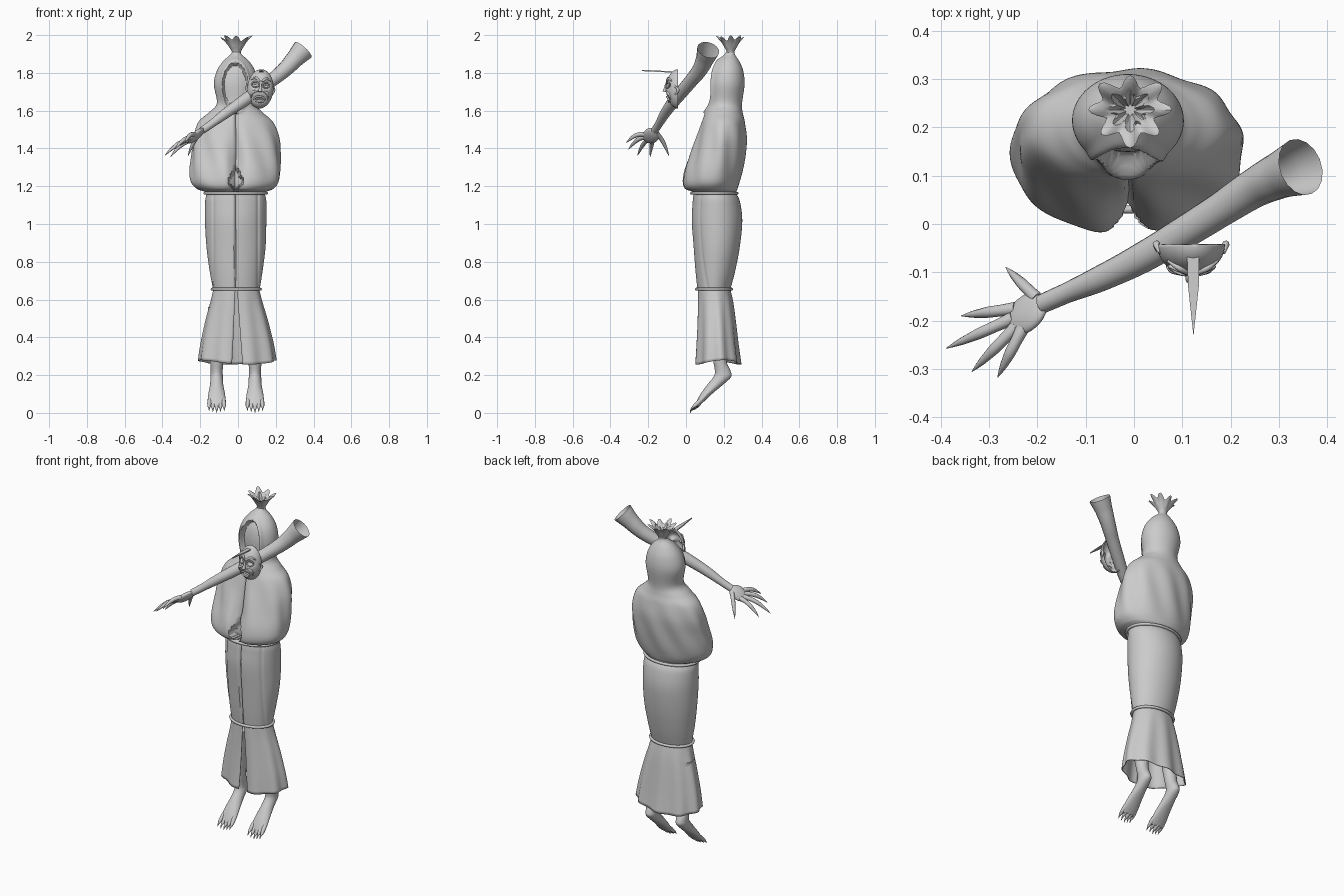
import bpy, bmesh
from math import sin, cos, pi, exp, sqrt
from mathutils import Vector, Matrix

cube = bpy.data.objects.get("Cube")
if cube:
    bpy.data.objects.remove(cube, do_unlink=True)

grey = bpy.data.materials.new("plain_grey")
grey.use_nodes = True
grey.diffuse_color = (0.6, 0.6, 0.6, 1)
grey.node_tree.nodes["Principled BSDF"].inputs["Base Color"].default_value = (0.6, 0.6, 0.6, 1)


def finish(name, bm, angle=0.8):
    bmesh.ops.recalc_face_normals(bm, faces=bm.faces)
    mesh = bpy.data.meshes.new(name)
    bm.to_mesh(mesh)
    bm.free()
    mesh.materials.append(grey)
    ob = bpy.data.objects.new(name, mesh)
    bpy.context.collection.objects.link(ob)
    smooth(ob, angle)
    return ob


def smooth(ob, angle):
    bpy.ops.object.select_all(action='DESELECT')
    ob.select_set(True)
    bpy.context.view_layer.objects.active = ob
    bpy.ops.object.shade_smooth_by_angle(angle=angle)


def spline(rows, steps):
    """Smoothly fill in between the given rows."""
    out = []
    for i in range(len(rows) - 1):
        a, b, c, d = (rows[max(0, min(len(rows) - 1, i + k))] for k in (-1, 0, 1, 2))
        for s in range(steps):
            t = s / steps
            out.append([q + t * (r - p) / 2 + t * t * (2 * p - 5 * q + 4 * r - s4) / 2
                        + t ** 3 * (3 * q - p - 3 * r + s4) / 2
                        for p, q, r, s4 in zip(a, b, c, d)])
    return out + [list(rows[-1])]


def loft(name, rows, seg=32, steps=4, shape=None, gap=None, caps=False, angle=0.8):
    """Rows are (z, x min, x max, y min, y max); gap leaves the front open."""
    bm = bmesh.new()
    rings = []
    full = spline(rows, steps)
    for n, (z, x0, x1, y0, y1) in enumerate(full):
        t = n / (len(full) - 1)
        g = gap(t) if gap else 0
        ring = []
        for i in range(seg + (1 if gap else 0)):
            a = -pi / 2 + g + (2 * pi - 2 * g) * i / seg
            p = Vector(((x0 + x1) / 2 + (x1 - x0) / 2 * cos(a),
                        (y0 + y1) / 2 + (y1 - y0) / 2 * sin(a), z))
            ring.append(bm.verts.new(shape(p, a, t) if shape else p))
        rings.append(ring)
    for lo, hi in zip(rings, rings[1:]):
        for i in range(seg):
            j = i + 1 if gap else (i + 1) % seg
            bm.faces.new((lo[i], lo[j], hi[j], hi[i]))
    if caps:
        bm.faces.new(rings[0])
        bm.faces.new(rings[-1])
    return finish(name, bm, angle)


def tube(name, pts, radii, cyclic=False, caps=True, res=4):
    cu = bpy.data.curves.new(name, 'CURVE')
    cu.dimensions = '3D'
    cu.bevel_depth = 1
    cu.bevel_resolution = res
    cu.resolution_u = 5
    cu.use_fill_caps = caps
    sp = cu.splines.new('BEZIER')
    sp.bezier_points.add(len(pts) - 1)
    sp.use_cyclic_u = cyclic
    for i, (bp, p) in enumerate(zip(sp.bezier_points, pts)):
        bp.co = p
        bp.radius = radii[i] if isinstance(radii, (list, tuple)) else radii
        bp.handle_left_type = bp.handle_right_type = 'AUTO'
    cu.materials.append(grey)
    ob = bpy.data.objects.new(name, cu)
    bpy.context.collection.objects.link(ob)
    bpy.ops.object.select_all(action='DESELECT')
    ob.select_set(True)
    bpy.context.view_layer.objects.active = ob
    bpy.ops.object.convert(target='MESH')
    smooth(bpy.context.object, 0.8)


# Hooded shroud: one loft with the face opening, seam and flap gap pressed in
SEAM = -0.012


def shroud_shape(p, a, t):
    if 1.18 < p.z < 1.56:
        fold = 0.005 * sin(a * 9 + p.z * 14) * sin((p.z - 1.18) / 0.38 * pi)
        p += Vector((cos(a), sin(a), 0)) * fold
    if sin(a) > -0.3:
        return p
    d = abs(p.x - SEAM)
    if p.z > 1.59:
        e = ((p.x + 0.015) / 0.068) ** 2 + ((p.z - 1.73) / 0.125) ** 2
        p.y -= 0.009 * exp(-((e - 1.2) / 0.25) ** 2)
        if e < 1:
            p.y += 0.032 * min(1, (1 - e) * 4)
    else:
        p.y += 0.014 * exp(-(d / 0.006) ** 2)
        if p.z > 1.17:
            p.y += 0.03 * exp(-(d / 0.035) ** 2) * min(1, (1.59 - p.z) * 4)
        else:
            for s in (-0.13, 0.105):
                p.y += 0.006 * exp(-((p.x - s) / 0.006) ** 2)
    if 1.175 < p.z < 1.3 and d < 0.042 * min((p.z - 1.175) / 0.05, (1.3 - p.z) / 0.075):
        p.y += 0.045
    return p


loft("hooded_shroud", [
    (0.655, -0.132, 0.115, 0.06, 0.235), (0.75, -0.15, 0.13, 0.05, 0.26),
    (0.88, -0.167, 0.146, 0.04, 0.285), (1.02, -0.175, 0.15, 0.03, 0.298),
    (1.12, -0.174, 0.15, 0.035, 0.285), (1.165, -0.17, 0.145, 0.035, 0.265),
    (1.185, -0.215, 0.185, -0.01, 0.272), (1.22, -0.247, 0.215, -0.022, 0.283),
    (1.28, -0.254, 0.225, -0.012, 0.297), (1.37, -0.245, 0.223, 0.02, 0.312),
    (1.46, -0.237, 0.215, 0.052, 0.32), (1.54, -0.21, 0.185, 0.08, 0.312),
    (1.59, -0.155, 0.132, 0.1, 0.3), (1.64, -0.112, 0.092, 0.118, 0.297),
    (1.74, -0.128, 0.103, 0.118, 0.31), (1.81, -0.112, 0.09, 0.132, 0.303),
    (1.86, -0.08, 0.06, 0.165, 0.283), (1.895, -0.042, 0.022, 0.2, 0.26),
    (1.91, -0.032, 0.012, 0.213, 0.255)], seg=160, steps=6, shape=shroud_shape)


# Gathered sack mouth above the hood
def frill_shape(p, a, t):
    k = max(0, min(1, (t - 0.1) * 2.2))
    wave = cos(8 * a) * k
    c = Vector((-0.008, 0.236, p.z))
    p = c + (p - c) * (1 + 0.2 * wave + 0.06 * sin(3 * a) * k)
    p.z += (0.011 * wave + 0.006 * sin(3 * a + 1) * k) if t < 0.8 else 0
    return p


loft("sack_frill", [(z, -0.008 - r, -0.008 + r, 0.236 - r * 0.87, 0.236 + r * 0.87) for z, r in (
    (1.885, 0.034), (1.908, 0.023), (1.935, 0.037), (1.96, 0.053), (1.982, 0.072),
    (1.972, 0.05), (1.95, 0.028), (1.925, 0.012))], seg=64, steps=3, shape=frill_shape, caps=True, angle=0.5)


# Skirt, open at the front and below
def skirt_shape(p, a, t):
    k = 1 - t
    p += Vector((cos(a), sin(a), 0)) * 0.007 * k * sin(9 * a)
    p.z += 0.012 * k * sin(2 * a + 1)
    return p


skirt = loft("skirt", [
    (0.268, -0.208, 0.2, 0.05, 0.287), (0.36, -0.196, 0.186, 0.055, 0.275),
    (0.48, -0.172, 0.158, 0.06, 0.262), (0.58, -0.147, 0.13, 0.062, 0.25),
    (0.655, -0.13, 0.112, 0.063, 0.235)], seg=96, steps=4, shape=skirt_shape,
    gap=lambda t: 0.04 + 0.1 * (1 - t))
mod = skirt.modifiers.new("thickness", 'SOLIDIFY')
mod.thickness = 0.004

# Cords tied around the waist and knees
for name, z, x, rx, y, ry in (("waist_cord", 1.163, -0.012, 0.163, 0.15, 0.12),
                              ("knee_cord", 0.655, -0.009, 0.128, 0.148, 0.093)):
    ring = [(x + rx * cos(i * pi / 8), y + ry * sin(i * pi / 8), z) for i in range(16)]
    tube(name, ring, 0.008, cyclic=True, caps=False, res=2)

# Hanging legs and clawed feet
for side, cx in (("right", -0.113), ("left", 0.09)):
    loft(side + "_leg", [(z, cx - rx, cx + rx, y - ry, y + ry) for z, y, rx, ry in (
        (0.035, 0.057, 0.036, 0.012), (0.06, 0.075, 0.047, 0.02), (0.1, 0.107, 0.044, 0.03),
        (0.15, 0.155, 0.035, 0.042), (0.19, 0.192, 0.033, 0.047), (0.22, 0.195, 0.032, 0.042),
        (0.28, 0.178, 0.035, 0.035), (0.4, 0.165, 0.043, 0.045), (0.56, 0.16, 0.045, 0.05))],
        seg=24, caps=True)
    for i in range(5):
        o = i - 2
        x = cx + o * 0.018
        low = 0.005 * abs(o)
        tube(f"{side}_toe_{i + 1}",
             [(x, 0.08, 0.07), (x + o * 0.001, 0.062, 0.042 + low), (x + o * 0.002, 0.044, 0.026 + low),
              (x + o * 0.002, 0.03, 0.014 + low), (x + o * 0.002, 0.022, 0.001 + low)],
             [0.012, 0.012, 0.009, 0.004, 0.001], res=2)

# Severed arm, open at the shoulder end
tube("arm", [(0.345, 0.118, 1.922), (0.3, 0.1, 1.873), (0.25, 0.075, 1.82), (0.18, 0.03, 1.762),
             (0.1, -0.02, 1.702), (0.02, -0.068, 1.645), (-0.07, -0.113, 1.582),
             (-0.14, -0.143, 1.53), (-0.19, -0.165, 1.495)],
     [0.06, 0.048, 0.041, 0.036, 0.034, 0.032, 0.027, 0.021, 0.02], caps=False, res=6)

# Palm: flattened ball turned along the forearm
along = Vector((-0.15, -0.09, -0.12)).normalized()
across = Vector((-0.02, -0.22, 0.075))
across = (across - along * across.dot(along)).normalized()
normal = along.cross(across)
turn = Matrix((along, across, normal)).transposed().to_4x4()
palm = bmesh.new()
bmesh.ops.create_uvsphere(palm, u_segments=24, v_segments=14, radius=1,
                          matrix=Matrix.Translation((-0.222, -0.185, 1.468)) @ turn
                          @ Matrix.Diagonal((0.058, 0.043, 0.018, 1)))
finish("palm", palm)

# Spread fingers with long claws
for name, base, tip in (("thumb", (-0.2, -0.155, 1.48), (-0.265, -0.09, 1.36)),
                        ("index_finger", (-0.245, -0.175, 1.445), (-0.357, -0.19, 1.356)),
                        ("middle_finger", (-0.25, -0.195, 1.45), (-0.388, -0.257, 1.362)),
                        ("ring_finger", (-0.243, -0.212, 1.46), (-0.335, -0.305, 1.395)),
                        ("little_finger", (-0.23, -0.215, 1.475), (-0.282, -0.317, 1.43))):
    b, e = Vector(base), Vector(tip)
    pts = [b.lerp(e, f) + Vector((0, 0, 0.016 * sin(f * pi))) for f in (0, 0.25, 0.5, 0.75, 0.87, 1)]
    tube(name, pts, [0.014, 0.012, 0.0115, 0.008, 0.005, 0.001], res=3)

# Mask: hollow half shell with sunken eyes and mouth
MC = Vector((0.118, -0.042, 1.715))
tilt = Matrix.Translation(MC) @ Matrix.Rotation(0.08, 4, 'Y')


def on_mask(x, z, lift=0.0):
    depth = sqrt(max(0, 1 - (x / 0.07) ** 2 - (z / 0.104) ** 2))
    return tilt @ Vector((x, -0.064 * depth - lift, z))


shell = bmesh.new()
bmesh.ops.create_uvsphere(shell, u_segments=48, v_segments=32, radius=1)
bmesh.ops.delete(shell, geom=[v for v in shell.verts if v.co.y > 0.02], context='VERTS')
for v in shell.verts:
    x, y, z = v.co.x * 0.07, v.co.y * 0.064, v.co.z * 0.104
    for ex, ez, w, h in ((-0.028, 0.022, 0.016, 0.012), (0.028, 0.022, 0.016, 0.012), (0, -0.055, 0.024, 0.012)):
        y += 0.022 * exp(-((x - ex) / w) ** 2 - ((z - ez) / h) ** 2)
    v.co = tilt @ Vector((x, min(y, 0.003), z))
mask = finish("mask", shell)
mod = mask.modifiers.new("thickness", 'SOLIDIFY')
mod.thickness = 0.005

# Mask features: eye rims, brows, cheeks, nose and lips
for side, s in (("right", -1), ("left", 1)):
    ring = [on_mask(s * 0.028 + 0.018 * cos(i * pi / 4), 0.022 + 0.014 * sin(i * pi / 4)) for i in range(8)]
    tube(side + "_eye_rim", ring, 0.004, cyclic=True, caps=False, res=2)
    tube(side + "_brow", [on_mask(s * x, z, 0.002) for x, z in ((0.006, 0.04), (0.028, 0.056), (0.052, 0.046))],
         [0.005, 0.007, 0.003], res=2)
    tube(side + "_cheek", [on_mask(s * x, z) for x, z in ((0.014, -0.012), (0.038, -0.02), (0.045, -0.05))],
         [0.004, 0.008, 0.003], res=2)
    tube(side + "_mask_ear", [on_mask(s * x, z) for x, z in ((0.066, 0.02), (0.072, 0), (0.066, -0.025))],
         [0.004, 0.008, 0.004], res=2)
tube("mask_nose", [on_mask(0, 0.035), on_mask(0, 0.005, 0.004), on_mask(0, -0.015, 0.008)], [0.005, 0.007, 0.011])
tube("mask_lips", [on_mask(0.026 * cos(i * pi / 4), -0.055 + 0.014 * sin(i * pi / 4)) for i in range(8)],
     0.005, cyclic=True, caps=False, res=2)

# Thin blade sticking forward from the brow of the mask
blade = bmesh.new()
outline = [(0.109, -0.045), (0.112, -0.13), (0.123, -0.232), (0.134, -0.13), (0.135, -0.045)]
face = blade.faces.new([blade.verts.new((x, y, 1.8 - 0.05 * (y + 0.045))) for x, y in outline])
up = bmesh.ops.extrude_face_region(blade, geom=[face])
bmesh.ops.translate(blade, vec=(0, 0, 0.007),
                    verts=[g for g in up["geom"] if isinstance(g, bmesh.types.BMVert)])
finish("brow_blade", blade, 0.5)
